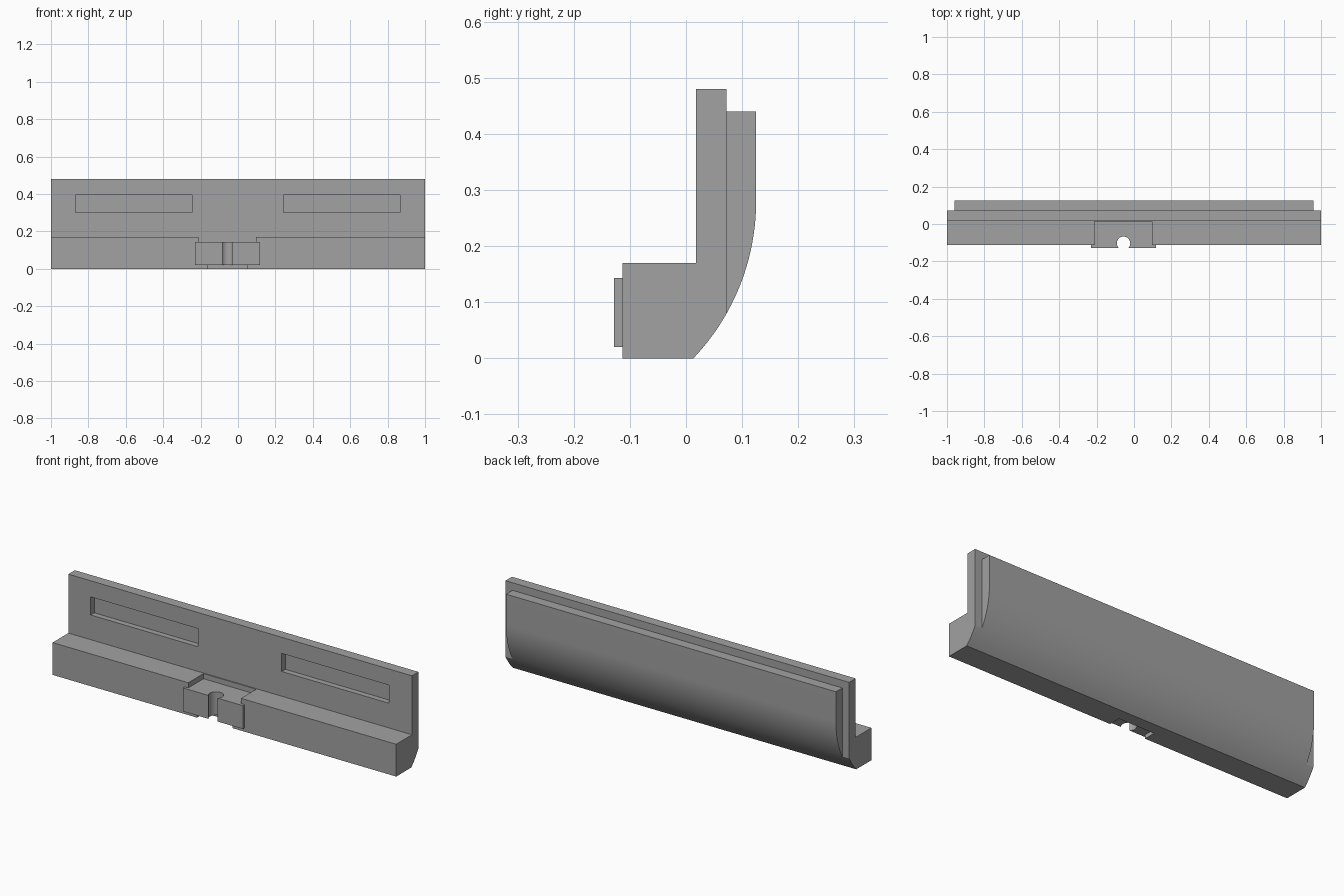
import bpy, bmesh, math

if "Cube" in bpy.data.objects:
    bpy.data.objects.remove(bpy.data.objects["Cube"])

grey = bpy.data.materials.new("plain grey")
grey.diffuse_color = (0.36, 0.36, 0.36, 1)
grey.use_nodes = True
grey.node_tree.nodes["Principled BSDF"].inputs["Base Color"].default_value = grey.diffuse_color

# Rear curve: tangent to the vertical back, sweeping down to the underside
R, CY, CZ = 0.406, -0.281, 0.28


def arc(y0, y1, steps):
    a0 = -math.acos((y0 - CY) / R)
    a1 = -math.acos(min(1, (y1 - CY) / R))
    return [(CY + R * math.cos(a0 + (a1 - a0) * i / steps),
             CZ + R * math.sin(a0 + (a1 - a0) * i / steps)) for i in range(steps + 1)]


def finish(bm, name):
    bmesh.ops.recalc_face_normals(bm, faces=bm.faces)
    mesh = bpy.data.meshes.new(name)
    bm.to_mesh(mesh)
    bm.free()
    mesh.materials.append(grey)
    ob = bpy.data.objects.new(name, mesh)
    bpy.context.collection.objects.link(ob)
    return ob


def extrude_x(name, profile, x0, x1):
    bm = bmesh.new()
    face = bm.faces.new([bm.verts.new((x0, y, z)) for y, z in profile])
    out = bmesh.ops.extrude_face_region(bm, geom=[face])["geom"]
    bmesh.ops.translate(bm, vec=(x1 - x0, 0, 0),
                        verts=[v for v in out if isinstance(v, bmesh.types.BMVert)])
    return finish(bm, name)


def box(name, x0, x1, y0, y1, z0, z1):
    return extrude_x(name, [(y0, z0), (y1, z0), (y1, z1), (y0, z1)], x0, x1)


def cut(target, cutter):
    cutter.hide_render = True
    cutter.hide_set(True)
    mod = target.modifiers.new(cutter.name, "BOOLEAN")
    mod.operation = "DIFFERENCE"
    mod.solver = "EXACT"
    mod.object = cutter


def apply_and_shade(ob):
    bpy.ops.object.select_all(action="DESELECT")
    bpy.context.view_layer.objects.active = ob
    ob.select_set(True)
    for mod in list(ob.modifiers):
        bpy.ops.object.modifier_apply(modifier=mod.name)
    bpy.ops.object.shade_smooth_by_angle(angle=math.radians(25))


# L-shaped body: base ledge and upright panel
body = extrude_x("body", [(-0.113, 0)] + arc(0.013, 0.072, 8)
                 + [(0.072, 0.48), (0.018, 0.48), (0.018, 0.17), (-0.113, 0.17)], -1, 1)

# Raised back cover
back = extrude_x("back_cover", arc(0.072, 0.125, 14) + [(0.125, 0.44), (0.072, 0.44)], -0.96, 0.96)

# Latch plate on the front of the ledge
plate = box("latch_plate", -0.23, 0.118, -0.128, -0.113, 0.02, 0.143)

# Long shallow slots in the upright panel
for side, x0, x1 in (("left", -0.87, -0.245), ("right", 0.242, 0.867)):
    cut(body, box(side + "_slot_cutter", x0, x1, -0.05, 0.048, 0.30, 0.395))

# Recess above the latch and notch underneath it
cut(body, box("recess_cutter", -0.21, 0.097, -0.2, 0.013, 0.143, 0.25))
cut(body, box("notch_cutter", -0.16, 0.047, -0.2, -0.05, -0.1, 0.02))

# Round pin hole, open at the front
bm = bmesh.new()
bmesh.ops.create_cone(bm, cap_ends=True, segments=40, radius1=0.036, radius2=0.036, depth=0.6)
bmesh.ops.translate(bm, vec=(-0.056, -0.103, 0.1), verts=bm.verts)
hole = finish(bm, "pin_hole_cutter")
cut(body, hole)
cut(plate, hole)

for part in (body, back, plate):
    apply_and_shade(part)
for ob in list(bpy.data.objects):
    if ob.name.endswith("_cutter"):
        bpy.data.objects.remove(ob)
